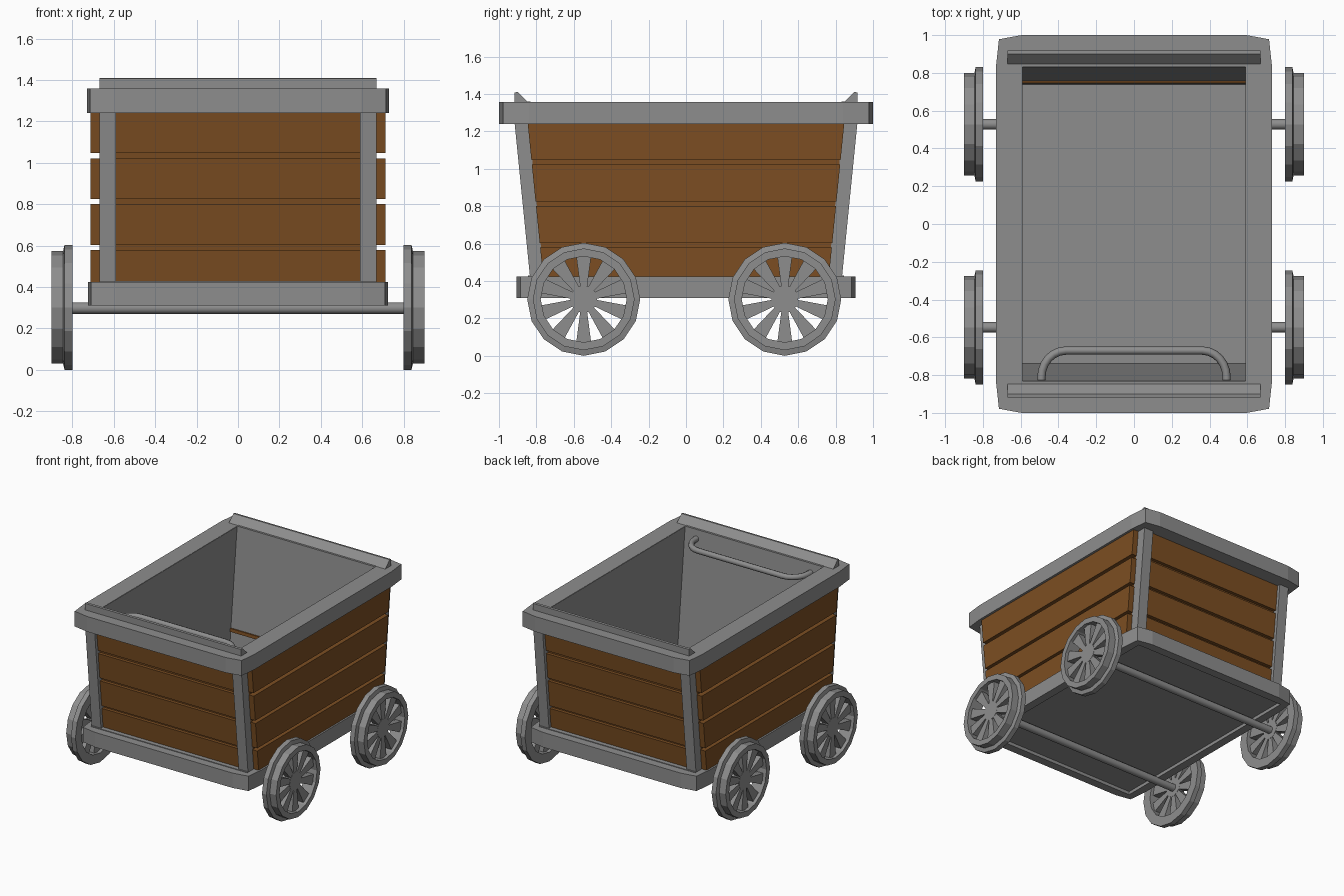
import bpy, bmesh, math

if "Cube" in bpy.data.objects:
    bpy.data.objects.remove(bpy.data.objects["Cube"])


def material(name, colour):
    mat = bpy.data.materials.new(name)
    mat.diffuse_color = (*colour, 1)
    mat.use_nodes = True
    mat.node_tree.nodes["Principled BSDF"].inputs["Base Color"].default_value = mat.diffuse_color
    return mat


brown = material("wood", (0.2, 0.076, 0.016))
grey = material("iron", (0.27, 0.27, 0.27))


def finish(bm, name, mat=grey):
    bmesh.ops.recalc_face_normals(bm, faces=bm.faces[:])
    me = bpy.data.meshes.new(name)
    bm.to_mesh(me)
    bm.free()
    ob = bpy.data.objects.new(name, me)
    bpy.context.collection.objects.link(ob)
    me.materials.append(mat)
    return ob


def bridge(bm, a, b):
    """Closed solid between two matching point loops."""
    va, vb = [bm.verts.new(p) for p in a], [bm.verts.new(p) for p in b]
    bm.faces.new(va)
    bm.faces.new(vb)
    n = len(va)
    for i in range(n):
        bm.faces.new((va[i], va[(i + 1) % n], vb[(i + 1) % n], vb[i]))


def end_y(z):
    """Outer y of the leaning cart ends at height z."""
    return 0.835 + (z - 0.43) * 0.1


def slab(name, x0, x1, z0, z1, y0, y1, mat=grey):
    """Block whose ends lean with the cart; y0 and y1 are functions of z."""
    bm = bmesh.new()
    quads = [[(x0, y0(z), z), (x1, y0(z), z), (x1, y1(z), z), (x0, y1(z), z)]
             for z in (z0, z1)]
    bridge(bm, *quads)
    return finish(bm, name, mat)


def end_slab(name, s, x0, x1, z0, z1, d0, d1, mat=grey):
    """Block on the front (s=-1) or back (s=1), d0..d1 inside the end."""
    return slab(name, x0, x1, z0, z1, lambda z: s * (end_y(z) - d0),
                lambda z: s * (end_y(z) - d1), mat)


def frame(name, ox, oy, ix, iy, z0, z1):
    """Rectangular frame with softened outer corners."""
    q = [(ox, oy - 0.16), (ox - 0.015, oy - 0.022), (ox - 0.135, oy)]
    outer = q + [(-x, y) for x, y in q[::-1]]
    outer += [(-x, -y) for x, y in outer]
    inner = [(ix, iy), (-ix, iy), (-ix, -iy), (ix, -iy)]
    bm = bmesh.new()
    edges = []
    for loop in (outer, inner):
        vs = [bm.verts.new((x, y, z0)) for x, y in loop]
        edges += [bm.edges.new((vs[i - 1], vs[i])) for i in range(len(vs))]
    bmesh.ops.triangle_fill(bm, edges=edges, use_beauty=True)
    ext = bmesh.ops.extrude_face_region(bm, geom=bm.faces[:])
    bmesh.ops.translate(bm, vec=(0, 0, z1 - z0),
                        verts=[g for g in ext["geom"] if isinstance(g, bmesh.types.BMVert)])
    return finish(bm, name)


# Top rim, base frame and floor
frame("top_rim", 0.73, 1.0, 0.592, 0.838, 1.24, 1.358)
frame("base_frame", 0.725, 0.907, 0.66, 0.84, 0.31, 0.425)
slab("floor", -0.67, 0.67, 0.335, 0.43, lambda z: -0.845, lambda z: 0.845)

# Corner posts, planks, backing boards and inner lining
planks = [(0.425, 0.58), (0.602, 0.802), (0.825, 1.022), (1.047, 1.245)]
for s, end in ((-1, "front"), (1, "back")):
    for x in (-0.67, 0.59):
        end_slab(end + "_post", s, x, x + 0.08, 0.42, 1.25, 0, 0.075)
    for z0, z1 in planks:
        end_slab(end + "_plank", s, -0.59, 0.59, z0, z1, 0.025, 0.07, brown)
    end_slab(end + "_backing", s, -0.6, 0.6, 0.425, 1.245, 0.05, 0.085, brown)
    end_slab(end + "_lining", s, -0.592, 0.592, 0.425, 1.36, 0.08, 0.096)
    # Wedge lip on the rim
    prof = [(0.838, 1.35), (0.9, 1.41), (0.918, 1.408), (0.918, 1.35)]
    bm = bmesh.new()
    bridge(bm, [(-0.67, s * y, z) for y, z in prof], [(0.67, s * y, z) for y, z in prof])
    finish(bm, end + "_lip")
# Thin wooden strip low on the inside of the back
end_slab("inner_strip", 1, -0.59, 0.59, 0.575, 0.6, 0.09, 0.106, brown)

lo, hi = (lambda z: 0.07 - end_y(z)), (lambda z: end_y(z) - 0.07)
for s, side in ((-1, "left"), (1, "right")):
    for z0, z1 in planks:
        slab(side + "_plank", s * 0.64, s * 0.712, z0, z1, lo, hi, brown)
    slab(side + "_backing", s * 0.605, s * 0.67, 0.425, 1.245, lo, hi, brown)
    slab(side + "_lining", s * 0.59, s * 0.61, 0.425, 1.356, lo, hi)


# Spoked wheels with flange, and axles
def wheel(name, s, cy, cz=0.302, n=16):
    bm = bmesh.new()

    def pt(x, r, a):
        return (s * x, cy + r * math.cos(a), cz + r * math.sin(a))

    prof = [(0.80, 0.23), (0.80, 0.302), (0.838, 0.302), (0.845, 0.272),
            (0.90, 0.272), (0.90, 0.23)]
    rings = [[bm.verts.new(pt(x, r, 2 * math.pi * i / n)) for x, r in prof]
             for i in range(n)]
    m = len(prof)
    for i in range(n):
        a, b = rings[i - 1], rings[i]
        for j in range(m):
            bm.faces.new((a[j - 1], a[j], b[j], b[j - 1]))
    for k in range(10):
        a = 2 * math.pi * (k + 0.5) / 10
        loop = [(0.06, -0.29), (0.238, -0.17), (0.238, 0.17), (0.06, 0.29)]
        bridge(bm, [pt(0.825, r, a + d) for r, d in loop],
               [pt(0.875, r, a + d) for r, d in loop])
    bridge(bm, *[[pt(x, 0.072, 2 * math.pi * i / 20) for i in range(20)]
                 for x in (0.824, 0.876)])
    finish(bm, name)


for cy, end in ((-0.547, "front"), (0.528, "back")):
    wheel(end + "_left_wheel", -1, cy)
    wheel(end + "_right_wheel", 1, cy)
    bm = bmesh.new()
    ring = [(0.028 * math.cos(i * math.pi / 6), 0.028 * math.sin(i * math.pi / 6))
            for i in range(12)]
    bridge(bm, *[[(x, cy + a, 0.298 + b) for a, b in ring] for x in (-0.83, 0.83)])
    axle = finish(bm, end + "_axle")
    axle.data.shade_smooth()
    axle.data.set_sharp_from_angle(angle=math.radians(40))

# Bent push handle inside the front
half = [(0.49, -0.85)]
for i in range(7):
    a = i * math.pi / 12
    half.append((0.36 + 0.13 * math.cos(a), -0.81 + 0.14 * math.sin(a)))
path = half + [(-x, y) for x, y in half[::-1]]
cu = bpy.data.curves.new("push_handle", "CURVE")
cu.dimensions = "3D"
cu.bevel_depth = 0.022
cu.bevel_resolution = 2
cu.materials.append(grey)
sp = cu.splines.new("POLY")
sp.points.add(len(path) - 1)
for p, (x, y) in zip(sp.points, path):
    p.co = (x, y, 1.29, 1)
handle = bpy.data.objects.new("push_handle", cu)
bpy.context.collection.objects.link(handle)
